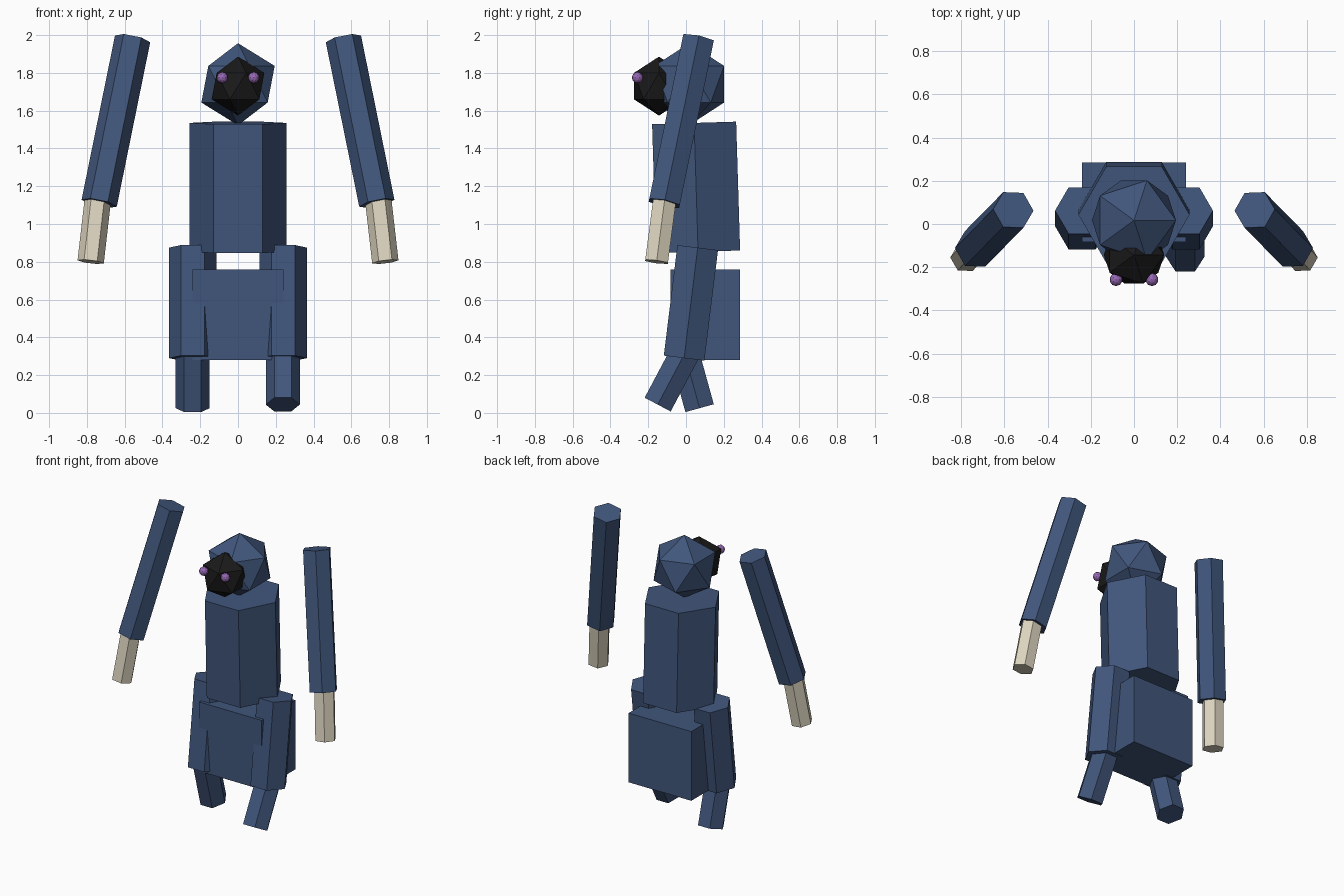
import bpy
import bmesh
from mathutils import Vector, Matrix

cube = bpy.data.objects.get("Cube")
if cube:
    bpy.data.objects.remove(cube, do_unlink=True)


def material(name, rgb):
    mat = bpy.data.materials.new(name)
    mat.use_nodes = True
    mat.diffuse_color = (*rgb, 1)
    mat.node_tree.nodes["Principled BSDF"].inputs["Base Color"].default_value = (*rgb, 1)
    return mat


blue = material("navy blue", (0.052, 0.093, 0.2))
cream = material("cream", (0.73, 0.67, 0.53))
black = material("black", (0.011, 0.01, 0.01))
purple = material("purple", (0.31, 0.14, 0.46))


def finish(name, bm, mat):
    bmesh.ops.recalc_face_normals(bm, faces=bm.faces)
    mesh = bpy.data.meshes.new(name)
    bm.to_mesh(mesh)
    bm.free()
    mesh.materials.append(mat)
    obj = bpy.data.objects.new(name, mesh)
    bpy.context.collection.objects.link(obj)
    return obj


def hex_prism(name, bottom, top, radius, mat):
    """Six-sided prism between two points, with corners towards +x and -x."""
    bottom, top = Vector(bottom), Vector(top)
    axis = (top - bottom).normalized()
    side = (Vector((1, 0, 0)) - axis * axis.x).normalized()
    turn = Matrix((side, axis.cross(side), axis)).transposed().to_4x4()
    spin = Matrix.Rotation(1.5707963, 4, "Z")
    bm = bmesh.new()
    bmesh.ops.create_cone(bm, cap_ends=True, segments=6, radius1=radius, radius2=radius,
                          depth=(top - bottom).length,
                          matrix=Matrix.Translation((bottom + top) / 2) @ turn @ spin)
    return finish(name, bm, mat)


def ball(name, centre, radius, mat, detail=1):
    bm = bmesh.new()
    bmesh.ops.create_icosphere(bm, subdivisions=detail, radius=radius,
                               matrix=Matrix.Translation(centre))
    return finish(name, bm, mat)


# Body
hex_prism("torso", (0, 0.064, 0.853), (0, 0.043, 1.535), 0.257, blue)
bm = bmesh.new()
bmesh.ops.create_cube(bm, size=1, matrix=Matrix.Translation((0, 0.101, 0.52))
                      @ Matrix.Diagonal((0.48, 0.368, 0.48, 1)))
finish("pelvis", bm, blue)

# Head and face
ball("head", (0, 0.017, 1.74), 0.217, blue)
ball("face", (0, -0.143, 1.73), 0.156, black)

# Paired parts
for side, s in (("left", 1), ("right", -1)):
    ball(side + "_eye", (s * 0.083, -0.257, 1.775), 0.03, purple, 2)
    hex_prism(side + "_arm", (s * 0.735, -0.115, 1.11), (s * 0.558, 0.065, 1.98), 0.095, blue)
    hex_prism(side + "_hand", (s * 0.78, -0.156, 0.8), (s * 0.735, -0.105, 1.19), 0.07, cream)
    hex_prism(side + "_thigh", (s * 0.24, -0.01, 0.29), (s * 0.24, 0.062, 0.875), 0.125, blue)

# Striding lower legs: left forwards, right backwards
hex_prism("left_shin", (0.237, -0.15, 0.044), (0.237, 0.015, 0.355), 0.09, blue)
hex_prism("right_shin", (-0.24, 0.072, 0.025), (-0.24, -0.015, 0.34), 0.09, blue)
